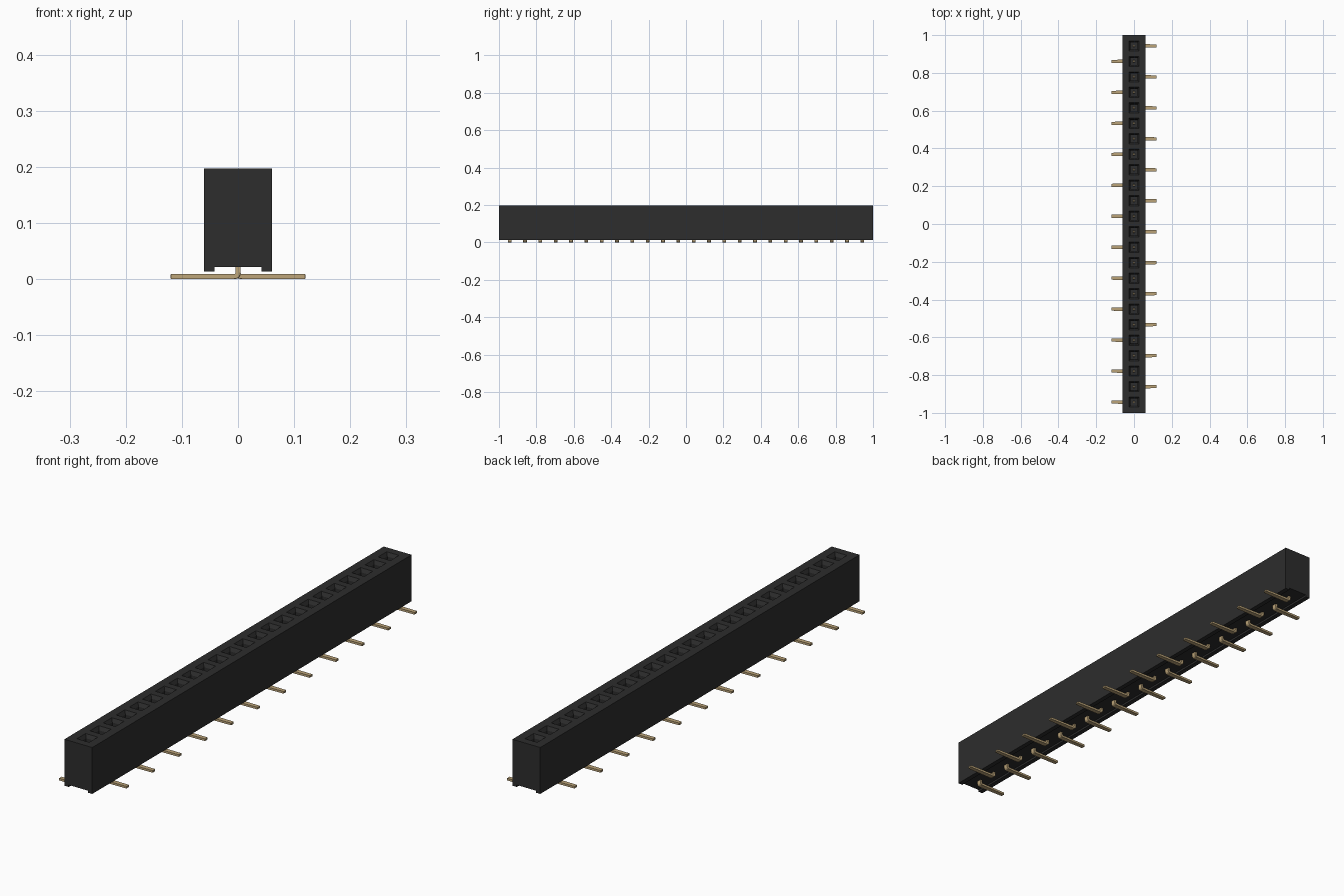
import bpy
import bmesh
import math

if "Cube" in bpy.data.objects:
    bpy.data.objects.remove(bpy.data.objects["Cube"])

COUNT, PITCH = 24, 0.082
HALF_W, TOP = 0.061, 0.197
rows = [(i - (COUNT - 1) / 2) * PITCH for i in range(COUNT)]


def material(name, rgb):
    m = bpy.data.materials.new(name)
    m.use_nodes = True
    m.diffuse_color = (*rgb, 1)
    m.node_tree.nodes["Principled BSDF"].inputs["Base Color"].default_value = (*rgb, 1)
    return m


black = material("black plastic", (0.026, 0.026, 0.026))
gold = material("gold metal", (0.50, 0.37, 0.19))


def finish(bm, name, mat):
    bmesh.ops.recalc_face_normals(bm, faces=bm.faces)
    mesh = bpy.data.meshes.new(name)
    bm.to_mesh(mesh)
    bm.free()
    mesh.materials.append(mat)
    obj = bpy.data.objects.new(name, mesh)
    bpy.context.collection.objects.link(obj)
    return obj


def extrude_profile(points, y0, y1):
    """Extrude an x-z outline along y."""
    bm = bmesh.new()
    face = bm.faces.new([bm.verts.new((x, y0, z)) for x, z in points])
    new = bmesh.ops.extrude_face_region(bm, geom=[face])["geom"]
    for v in new:
        if isinstance(v, bmesh.types.BMVert):
            v.co.y = y1
    bmesh.ops.recalc_face_normals(bm, faces=bm.faces)
    return bm


# Housing with a channel along the underside
body = extrude_profile([(-HALF_W, 0.013), (-0.042, 0.013), (-0.042, 0.021),
                        (0.042, 0.021), (0.042, 0.013), (HALF_W, 0.013),
                        (HALF_W, TOP), (-HALF_W, TOP)], -1, 1)

# Split the top into cells, then sink a funnel and a shaft into each socket
SOCKET = 0.027


def cut(co, normal):
    top = [f for f in body.faces if f.normal.z > 0.9 and f.calc_center_median().z > 0.19]
    geom = top + list({e for f in top for e in f.edges}) + list({v for f in top for v in f.verts})
    bmesh.ops.bisect_plane(body, geom=geom, plane_co=co, plane_no=normal)


for x in (-SOCKET, SOCKET):
    cut((x, 0, 0), (1, 0, 0))
for y in rows:
    for s in (-SOCKET, SOCKET):
        cut((0, y + s, 0), (0, 1, 0))
body.normal_update()
sockets = []
for f in body.faces:
    c = f.calc_center_median()
    if f.normal.z > 0.9 and c.z > 0.19 and abs(c.x) < 0.01:
        if min(abs(c.y - y) for y in rows) < 0.01:
            sockets.append(f)
bmesh.ops.inset_individual(body, faces=sockets, thickness=0.011, depth=-0.014)
bmesh.ops.inset_individual(body, faces=sockets, thickness=0.0005, depth=-0.10)
finish(body, "housing", black)

# Contact: L-shaped pin with a rounded heel, foot along +x
R, T = 0.009, 0.0085
heel = [(-0.0045 + R * (1 - math.cos(a)), R * (1 - math.sin(a)))
        for a in (math.pi / 2 * k / 4 for k in range(5))]
outline = [(-0.0045, 0.10)] + heel + [(0.12, 0), (0.12, T), (0.0065, T),
                                      (0.0045, T + 0.002), (0.0045, 0.10)]
pin = extrude_profile(outline, -0.010, 0.010)
# Narrow the foot tip and the stem tip
for v in pin.verts:
    if v.co.x > 0.1:
        v.co.y *= 0.8
    if v.co.z > 0.09:
        v.co.y *= 0.5
bmesh.ops.bevel(pin, geom=[e for e in pin.edges
                           if abs(e.verts[0].co.y - e.verts[1].co.y) < 1e-3
                           or e.verts[0].co.x > 0.1 and e.verts[1].co.x > 0.1],
                offset=0.001, segments=1, affect='EDGES')
first = finish(pin, "contact_01", gold)

# Feet alternate left and right along the row
for i, y in enumerate(rows):
    obj = first
    if i:
        obj = bpy.data.objects.new(f"contact_{i + 1:02d}", first.data)
        bpy.context.collection.objects.link(obj)
    obj.location.y = y
    obj.rotation_euler.z = math.pi if i % 2 == 0 else 0

# Contact tips at the bottom of the sockets
tips = bmesh.new()
for y in rows:
    made = bmesh.ops.create_cube(tips, size=1)["verts"]
    for v in made:
        v.co = (v.co.x * 0.009, y + v.co.y * 0.009, 0.094 + v.co.z * 0.02)
finish(tips, "contact_tips", gold)
